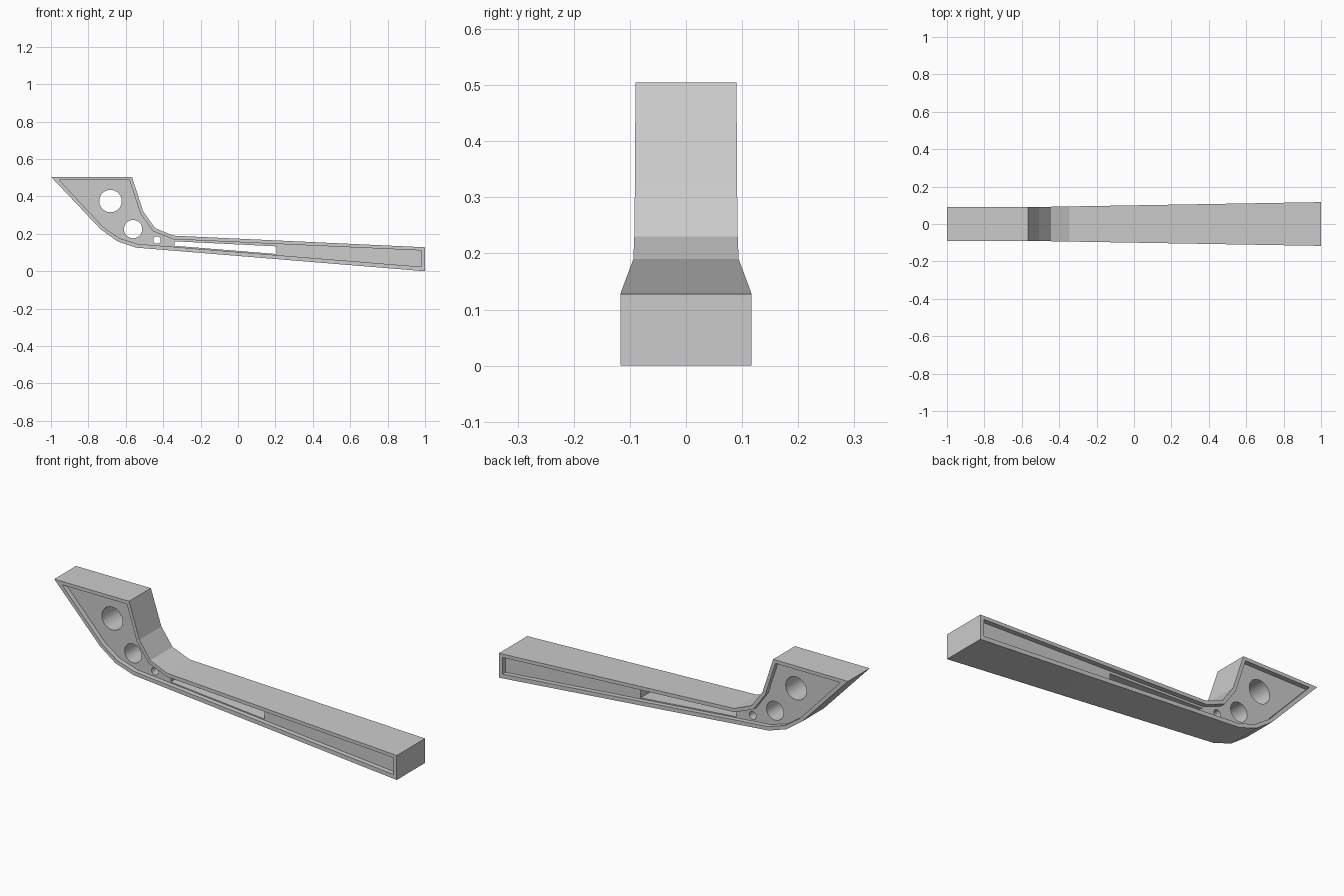
import bpy, bmesh, math

if "Cube" in bpy.data.objects:
    bpy.data.objects.remove(bpy.data.objects["Cube"])


def prism(name, pts, axis, lo, hi):
    """Extrude a closed profile: axis 'y' takes (x, z) points, axis 'z' takes (x, y)."""
    def place(p, t):
        return (p[0], t, p[1]) if axis == 'y' else (p[0], p[1], t)
    bm = bmesh.new()
    a = [bm.verts.new(place(p, lo)) for p in pts]
    b = [bm.verts.new(place(p, hi)) for p in pts]
    bm.faces.new(a)
    bm.faces.new(b)
    n = len(pts)
    for i in range(n):
        j = (i + 1) % n
        bm.faces.new((a[i], a[j], b[j], b[i]))
    bmesh.ops.recalc_face_normals(bm, faces=bm.faces)
    me = bpy.data.meshes.new(name)
    bm.to_mesh(me)
    bm.free()
    ob = bpy.data.objects.new(name, me)
    bpy.context.collection.objects.link(ob)
    return ob


def boolean(ob, tool, op):
    """Apply a boolean and remove the tool."""
    tool.hide_render = True
    m = ob.modifiers.new("cut", 'BOOLEAN')
    m.operation, m.solver, m.object = op, 'EXACT', tool
    bpy.context.view_layer.objects.active = ob
    bpy.ops.object.modifier_apply(modifier=m.name)
    bpy.data.objects.remove(tool)


def plan(name, inset):
    """Plan shape: straight at the head, widening toward the far end."""
    slope = 0.027 / 1.57
    side = [(-1.2, 0.09 - inset), (-0.57, 0.09 - inset),
            (1.2, 0.117 + 0.2 * slope - inset)]
    return prism(name, side + [(x, -y) for x, y in reversed(side)], 'z', -0.3, 0.9)


# Bracket body
outer = [(-1, 0.505), (-0.567, 0.505), (-0.507, 0.32), (-0.443, 0.23),
         (-0.345, 0.19), (1, 0.128), (1, 0), (-0.543, 0.126),
         (-0.645, 0.16), (-0.735, 0.225)]
body = prism("bracket_arm", outer, 'y', -0.2, 0.2)
boolean(body, plan("plan_tool", 0), 'INTERSECT')

# Recessed panels on both sides
inner = [(-0.955, 0.487), (-0.58, 0.487), (-0.522, 0.308), (-0.455, 0.214),
         (-0.347, 0.171), (0.98, 0.111), (0.98, 0.024), (-0.537, 0.146),
         (-0.635, 0.177), (-0.72, 0.236)]
recess = prism("recess_tool", inner, 'y', -0.25, 0.25)
boolean(recess, plan("plan_inset_tool", 0.025), 'DIFFERENCE')
boolean(body, recess, 'DIFFERENCE')

# Round through holes
for cx, cz, r in [(-0.682, 0.375, 0.06), (-0.561, 0.225, 0.049), (-0.433, 0.167, 0.02)]:
    ring = [(cx + r * math.cos(t * math.tau / 32), cz + r * math.sin(t * math.tau / 32))
            for t in range(32)]
    boolean(body, prism("hole_tool", ring, 'y', -0.3, 0.3), 'DIFFERENCE')

# Long slot
slot = [(-0.34, 0.16), (0.207, 0.133), (0.207, 0.092), (-0.34, 0.136)]
boolean(body, prism("slot_tool", slot, 'y', -0.3, 0.3), 'DIFFERENCE')

# Keep panels flat, holes smooth
bpy.ops.object.select_all(action='DESELECT')
body.select_set(True)
bpy.context.view_layer.objects.active = body
bpy.ops.object.shade_smooth_by_angle(angle=math.radians(15))
